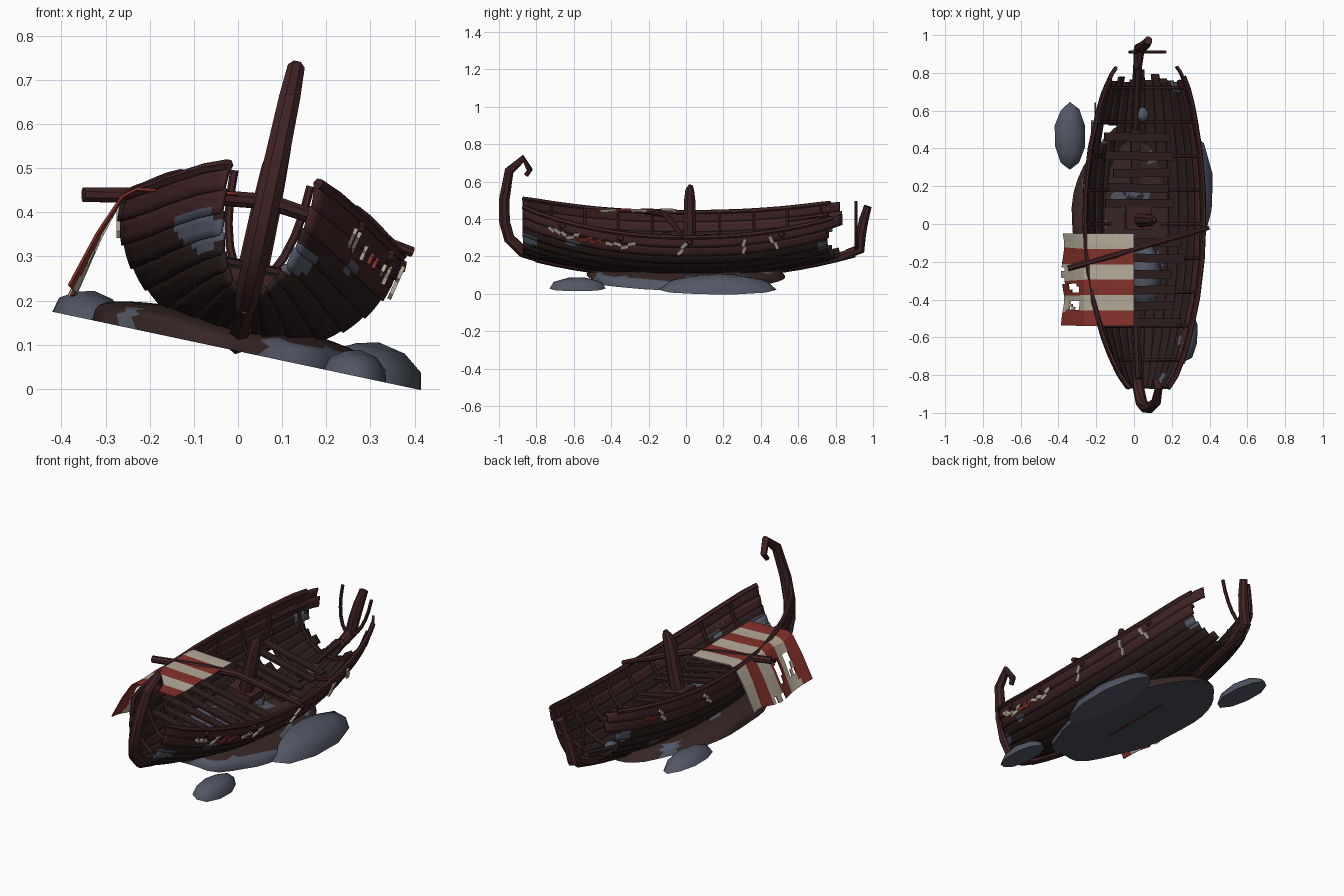
import bpy, bmesh, math, random
from mathutils import Vector, Matrix, noise

if "Cube" in bpy.data.objects:
    bpy.data.objects.remove(bpy.data.objects["Cube"])

random.seed(4)
TILT = Matrix.Translation((0, 0, 0.11)) @ Matrix.Rotation(math.radians(12), 4, 'Y')  # ship lies heeled over
BASE = -0.024                                                                       # ground level in ship frame


def mat(name, r, g, b):
    m = bpy.data.materials.new(name)
    m.diffuse_color = (r, g, b, 1)
    m.use_nodes = True
    m.node_tree.nodes["Principled BSDF"].inputs["Base Color"].default_value = m.diffuse_color
    return m


RED_WOOD = mat("red_brown_wood", .052, .017, .018)
PLANK = mat("dark_plank", .023, .0125, .0115)
DECK = mat("deck_wood", .027, .0135, .0125)
EARTH = mat("earth", .038, .0195, .0185)
SNOW = mat("blue_grey_drift", .085, .095, .13)
SLATE = mat("slate", .065, .073, .092)
CREAM = mat("cream_cloth", .46, .41, .32)
RED = mat("red_cloth", .235, .031, .023)


def finish(name, bm, mats, xf=TILT, thick=0, smooth=None):
    bmesh.ops.recalc_face_normals(bm, faces=bm.faces)
    me = bpy.data.meshes.new(name)
    bm.to_mesh(me)
    bm.free()
    for m in mats:
        me.materials.append(m)
    me.transform(xf)
    ob = bpy.data.objects.new(name, me)
    bpy.context.collection.objects.link(ob)
    if thick:
        md = ob.modifiers.new("thickness", 'SOLIDIFY')
        md.thickness, md.offset = thick, 0
    if smooth:
        bpy.context.view_layer.objects.active = ob
        ob.select_set(True)
        bpy.ops.object.shade_smooth_by_angle(angle=math.radians(smooth))
        ob.select_set(False)
    return ob


def tube(name, pts, radii, sides, m, ref, xf=TILT):
    bm = bmesh.new()
    pts = [Vector(p) for p in pts]
    rings = []
    for i, p in enumerate(pts):
        t = (pts[min(i + 1, len(pts) - 1)] - pts[max(i - 1, 0)]).normalized()
        a = Vector(ref)
        a = (a - t * a.dot(t)).normalized()
        b = t.cross(a)
        r = radii[i] if isinstance(radii, (list, tuple)) else radii
        rings.append([bm.verts.new(p + r * (a * math.cos(q) + b * math.sin(q)))
                      for q in [2 * math.pi * (k + .5) / sides for k in range(sides)]])
    for r0, r1 in zip(rings, rings[1:]):
        for k in range(sides):
            bm.faces.new((r0[k], r0[(k + 1) % sides], r1[(k + 1) % sides], r1[k]))
    bm.faces.new(rings[0])
    bm.faces.new(rings[-1])
    return finish(name, bm, [m], xf, smooth=35)


def box(name, loc, size, m, rot=Matrix()):
    bm = bmesh.new()
    bmesh.ops.create_cube(bm, size=1, matrix=Matrix.Translation(loc) @ rot @ Matrix.Diagonal((*size, 1)))
    return finish(name, bm, [m])


def dome(name, loc, rx, ry, h, mats, power=1.0, sub=2):
    bm = bmesh.new()
    bmesh.ops.create_icosphere(bm, subdivisions=sub, radius=1)
    res = bmesh.ops.bisect_plane(bm, geom=bm.verts[:] + bm.edges[:] + bm.faces[:], dist=1e-4,
                                 plane_co=(0, 0, 0), plane_no=(0, 0, 1), clear_inner=True)
    bmesh.ops.contextual_create(bm, geom=[e for e in res['geom_cut'] if isinstance(e, bmesh.types.BMEdge)])
    for v in bm.verts:
        k = 1 + .07 * noise.noise(v.co * 2 + Vector(loc) * 9)
        v.co = Vector((loc[0] + rx * v.co.x * k, loc[1] + ry * v.co.y * k,
                       loc[2] + h * max(v.co.z, 0) ** power))
    bm.normal_update()
    if len(mats) > 1:      # bare earth, drift patches, slate underside
        for f in bm.faces:
            c = f.calc_center_median()
            if abs(f.normal.z) > .99 and c.z < loc[2] + .001:
                f.material_index = 2
            elif noise.noise(c * 8) > .38 or (c.x > .06 and c.y < -.1 and c.z < loc[2] + .6 * h):
                f.material_index = 1
    return finish(name, bm, mats, smooth=50)


# Hull shape
BEAM = [(-.95, .05), (-.87, .10), (-.8, .15), (-.7, .195), (-.6, .23), (-.4, .28), (-.2, .309), (0, .319),
        (.2, .315), (.4, .294), (.6, .255), (.7, .228), (.8, .185), (.91, .10), (1, .06)]


def beam(y):
    for (a, p), (b, q) in zip(BEAM, BEAM[1:]):
        if y <= b:
            return p + (q - p) * (y - a) / (b - a)


def keel_z(y):
    return .11 * abs(y / .87) ** 2.2


def hull(y, deg, out=0.0):
    a = math.radians(abs(deg))
    s = 1 if deg >= 0 else -1
    k, top = keel_z(y), .265 + (.12 if y < 0 else .1) * abs(y / .87) ** 2.2
    return Vector((s * (beam(y) + out) * math.sin(a), y, k + (top - k + out) * (1 - math.cos(a)) - out))


# Lapped strakes, ragged at the stern, with a hole on the port side
STRAKES, STEP = 8, 90 / 8
for side, word in ((-1, "port"), (1, "starboard")):
    for i in range(STRAKES):
        bm = bmesh.new()
        end = random.uniform(.74, .84)
        n = 64
        ys = [-.87 + (end + .87) * j / n for j in range(n + 1)]
        sub = 3
        angs = [i * STEP - 1 + (STEP + 1) * q / sub for q in range(sub + 1)]
        outs = [.006 * (1 - q / sub) for q in range(sub + 1)]
        g = [[bm.verts.new(hull(y, side * max(a, .01), o)) for a, o in zip(angs, outs)] for y in ys]
        for j in range(n):
            ym = (ys[j] + ys[j + 1]) / 2
            if side < 0 and ((i == 3 and .43 < ym < .53) or (i == 2 and .47 < ym < .53)):
                continue
            for q in range(sub):
                f = bm.faces.new((g[j][q], g[j + 1][q], g[j + 1][q + 1], g[j][q + 1]))
                c = f.calc_center_median()
                w = .5 * noise.noise(c * 18)
                yc, zc, ry, rz = (-.79, .23, .12, .045) if side < 0 else (-.86, .20, .075, .035)
                bow = ((ym - yc) / ry) ** 2 + ((c.z - zc) / rz) ** 2
                aft = ((ym - .74) / .05) ** 2 + ((c.z - .20) / .03) ** 2
                mid = ((ym + .6) / .04) ** 2 + ((c.z - .22) / .018) ** 2 if side > 0 else 9
                f.material_index = int(min(bow, aft, mid) + w < .9)
        bmesh.ops.delete(bm, geom=[v for v in bm.verts if not v.link_faces], context='VERTS')
        finish(f"{word}_strake_{i}", bm, [RED_WOOD if i >= 6 else PLANK, SNOW], thick=.011, smooth=35)
    # Gunwale rail
    last = .77 if side < 0 else .78
    tube(f"{word}_rail", [hull(-.87 + (last + .87) * j / 24, side * 90, .003) for j in range(25)],
         .013, 6, RED_WOOD, (0, 0, 1))
    # Broken length of lower inside rail at the stern
    tube(f"{word}_stern_rail", [hull(y, side * 76, -.014) for y in (.55, .62, .69, .76)], .011, 6,
         RED_WOOD, (0, 0, 1))

# Ribs
for j, y in enumerate([-.72, -.54, -.36, -.18, 0, .18, .36, .54, .72, .91]):
    tube(f"rib_{j}", [hull(y, -90 + 15 * q, -.012) for q in range(13)], .0095, 6, RED_WOOD, (0, 1, 0))

# Keel with curled bow post and snapped stern post
tube("keel", [(0, y / 10, keel_z(y / 10) - .007) for y in range(-8, 10)], .025, 6, RED_WOOD, (1, 0, 0))
tube("bow_post", [(0, -.78, .083), (0, -.87, .115), (0, -.945, .19), (0, -.97, .28), (0, -.972, .40), (0, -.945, .56),
                  (0, -.87, .627), (0, -.835, .565), (0, -.855, .535)],
     [.025, .03, .031, .031, .030, .026, .021, .017, .013], 8, RED_WOOD, (1, 0, 0))
tube("stern_post", [(0, .86, .105), (0, .93, .132), (0, .935, .21), (0, .95, .29), (0, .972, .365)],
     [.025, .03, .029, .027, .022], 8, RED_WOOD, (1, 0, 0))
box("keelson", (0, 0, .035), (.05, 1.1, .03), DECK)
for s in (-1, 1):
    tube("keelson_end", [(0, s * y, keel_z(y) + .025) for y in (.5, .62, .74, .82)], .02, 6, DECK, (1, 0, 0))

# Loose floor planks, mast step and mast stump
for j, y in enumerate([-.52, -.435, -.35, -.265, -.18, -.1, .11, .19, .27, .36, .46]):
    half = min(beam(y) * .8, random.uniform(.15, .22))
    box(f"floor_plank_{j}", (random.uniform(-.03, .03), y, .165 + random.uniform(-.01, .01)),
        (2 * half, .045, .012), DECK, Matrix.Rotation(random.uniform(-.03, .03), 4, 'Z'))
box("mast_step", (-.01, .03, .155), (.14, .12, .05), RED_WOOD)
tube("mast_stump", [(0, .02, .02), (0, .02, .3), (0, .02, .40), (.004, .02, .455), (.008, .025, .482)],
     [.04, .036, .032, .025, .012], 8, RED_WOOD, (1, 0, 0))

# Fallen yard, lying across both rails (world frame)
tube("yard", [(-.35, -.235, .44), (-.1, -.165, .437), (.07, -.11, .424), (.22, -.07, .373), (.395, -.02, .31)],
     [.018, .019, .019, .017, .012], 8, RED_WOOD, (0, 0, 1), Matrix())

# Striped torn sail draped over the port rail (world frame)
prof = [(0, .441), (-.12, .445), (-.23, .451), (-.262, .435), (-.315, .345), (-.375, .22)]
nx, ny = 20, 30
bm = bmesh.new()
grid = []
for j in range(ny + 1):
    v = j / ny
    row = []
    for i in range(nx + 1):
        u = i / nx * (len(prof) - 1)
        k = min(int(u), len(prof) - 2)
        x, z = (prof[k][q] + (prof[k + 1][q] - prof[k][q]) * (u - k) for q in (0, 1))
        hang = max(0, (u - 3) / 2)
        row.append(bm.verts.new((x + hang * .008 * math.sin(v * 11), -.05 - .49 * v + .008 * hang * math.sin(v * 9),
                                 z + .002 * math.sin(v * 14) + hang * .012 * math.sin(v * 7 + 1))))
    grid.append(row)
for j in range(ny):
    for i in range(nx):
        v, u = (j + .5) / ny, (i + .5) / nx
        hole = .70 < u < .88 and (.53 < v < .64 or .72 < v < .82) and (i + j) % 5 != 0
        ragged = u > .95 and noise.noise(Vector((v * 9, 3, 0))) > .25
        if not (hole or ragged):
            f = bm.faces.new((grid[j][i], grid[j + 1][i], grid[j + 1][i + 1], grid[j][i + 1]))
            f.material_index = int(v * 6 + .3 * max(0, u - .6) * math.sin(v * 20)) % 2
bmesh.ops.delete(bm, geom=[v for v in bm.verts if not v.link_faces], context='VERTS')
finish("torn_sail", bm, [CREAM, RED], Matrix(), thick=.006)

# Painted shield splinters just below the rails: side, y, angle, colour
SPLINTERS = [(1, -.70, -.7, CREAM), (1, -.67, -.7, CREAM), (1, -.60, .1, CREAM), (1, -.53, -.1, RED), (1, -.48, -.1, RED),
             (1, -.39, -.3, CREAM), (1, -.31, .2, CREAM), (1, -.02, .8, CREAM), (1, .31, 1.3, CREAM),
             (1, .47, -1.2, CREAM), (-1, .20, .6, CREAM), (-1, .52, .8, CREAM), (-1, .6, .1, RED)]
for j, (side, y, turn, m) in enumerate(SPLINTERS):
    for k in (-1, 1):          # each splinter is a pair of slipped boards
        rot = Matrix.Rotation(side * math.radians(12), 4, 'Y') @ Matrix.Rotation(turn, 4, 'X')
        p = hull(y, side * 77, .014) + rot.to_3x3() @ Vector((0, .021 * k, .006 * k))
        box(f"shield_splinter_{j}", p, (.009, .042, .018), m, rot)
    if j in (0, 5, 7, 9):
        q = hull(y + .04, side * 85, .006)
        tube(f"shield_boss_{j}", [q, q + Vector((side * .014, 0, 0))], [.02, .012], 8, RED_WOOD, (0, 0, 1))

# Ground mound and drifts
dome("mound", (0, 0, BASE), .33, .52, .076, [EARTH, SNOW, SLATE], .55, 4)
dome("large_drift", (.312, .17, BASE), .12, .31, .086, [SNOW])
dome("front_drift", (.275, -.58, BASE), .075, .155, .06, [SNOW])
dome("rear_drift", (-.342, .465, BASE), .085, .175, .066, [SNOW])

# Drift lying inside the hull
for j, (x, y, rx, ry, h) in enumerate([(.05, -.27, .09, .18, .1), (0, .15, .04, .03, .1), (.03, .58, .035, .04, .03)]):
    dome(f"hull_drift_{j}", (x, y, keel_z(y) + .03), rx, ry, h, [SNOW])
